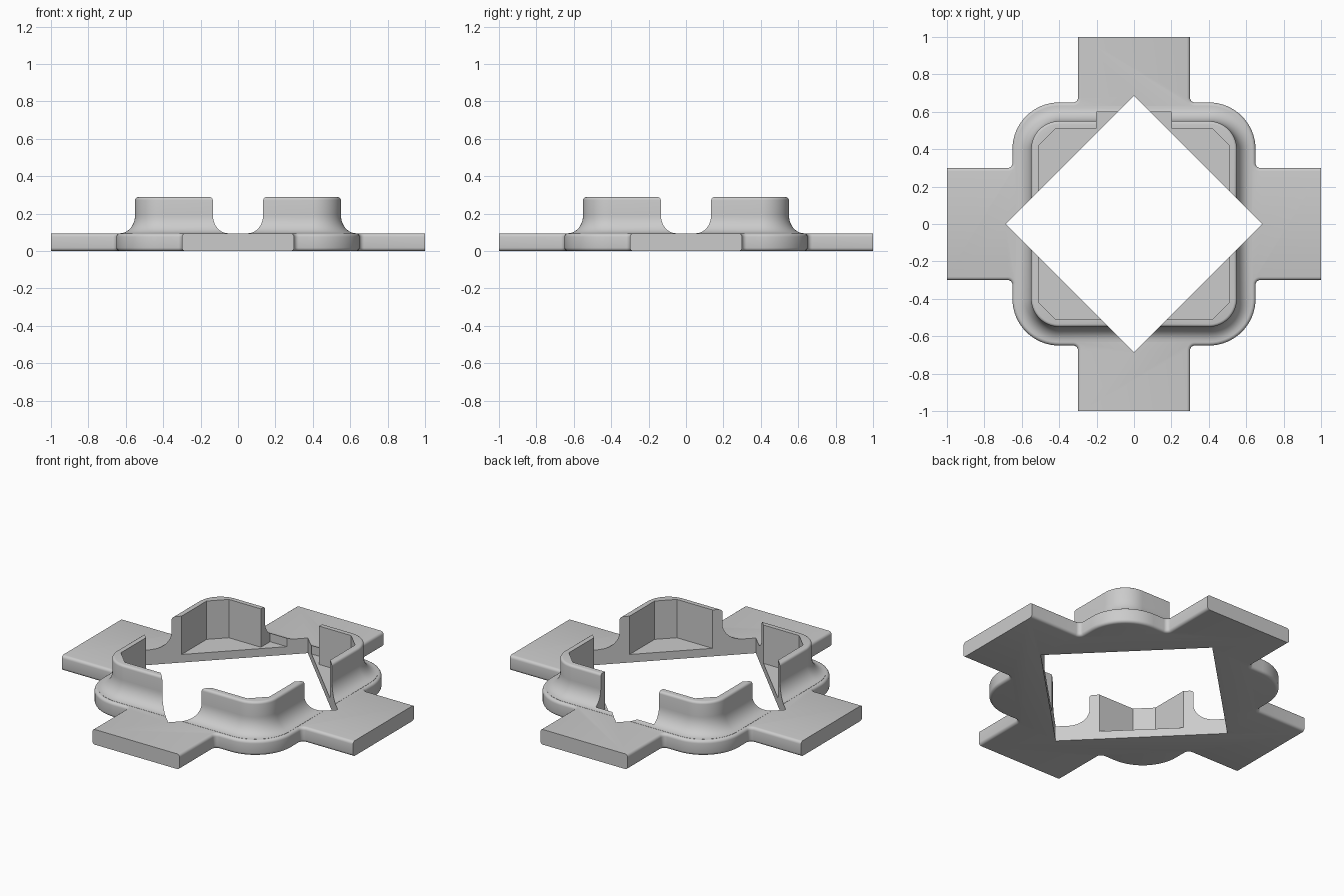
import bpy
import bmesh
from math import cos, sin, pi, radians

cube = bpy.data.objects.get("Cube")
if cube:
    bpy.data.objects.remove(cube, do_unlink=True)

BASE_TOP, RIM_TOP, FLOOR = 0.094, 0.288, 0.05

grey = bpy.data.materials.new("plain grey")
grey.use_nodes = True
colour = (0.6, 0.6, 0.6, 1)
grey.diffuse_color = colour
grey.node_tree.nodes["Principled BSDF"].inputs["Base Color"].default_value = colour


def arc(cx, cy, r, start, end, steps):
    angles = [radians(start + (end - start) * i / steps) for i in range(steps + 1)]
    return [(cx + r * cos(a), cy + r * sin(a)) for a in angles]


def four_times(quadrant):
    """Repeat a quarter outline around the vertical axis."""
    points = []
    for turn in range(4):
        c, s = round(cos(turn * pi / 2)), round(sin(turn * pi / 2))
        points += [(x * c - y * s, x * s + y * c) for x, y in quadrant]
    return points


def base_outline(inset):
    """Rounded square with four arms; the arm ends stay put when inset."""
    arm, half, fillet = 0.3 - inset, 0.65 - inset, 0.025 + inset
    quadrant = [(1, arm)]
    quadrant += arc(half + fillet, arm + fillet, fillet, 270, 180, 6)
    quadrant += arc(0.4, 0.4, half - 0.4, 0, 90, 16)
    quadrant += arc(arm + fillet, half + fillet, fillet, 270, 180, 6)[::1]
    quadrant += [(arm, 1)]
    # the second fillet runs from the square towards the arm
    return four_times(quadrant)


def collar_outline(half):
    return four_times(arc(0.4, 0.4, half - 0.4, 0, 90, 16))


def loft(name, layers):
    """Closed solid through a stack of (outline, z) layers."""
    bm = bmesh.new()
    rings = [[bm.verts.new((x, y, z)) for x, y in pts] for pts, z in layers]
    for low, high in zip(rings, rings[1:]):
        n = len(low)
        for i in range(n):
            j = (i + 1) % n
            bm.faces.new((low[i], low[j], high[j], high[i]))
    bm.faces.new(rings[0][::-1])
    bm.faces.new(rings[-1])
    bmesh.ops.recalc_face_normals(bm, faces=bm.faces[:])
    mesh = bpy.data.meshes.new(name)
    bm.to_mesh(mesh)
    bm.free()
    mesh.materials.append(grey)
    obj = bpy.data.objects.new(name, mesh)
    bpy.context.collection.objects.link(obj)
    return obj


def combine(target, other, operation):
    mod = target.modifiers.new(operation, 'BOOLEAN')
    mod.operation, mod.solver, mod.object = operation, 'EXACT', other
    bpy.context.view_layer.objects.active = target
    bpy.ops.object.modifier_apply(modifier=mod.name)
    bpy.data.objects.remove(other, do_unlink=True)


# Base plate with rounded upper and lower edges
r = 0.018
lower = [(r - r * sin(a), r - r * cos(a)) for a in [i * pi / 8 for i in range(5)]]
upper = [(inset, BASE_TOP - z) for inset, z in lower[::-1]]
frame = loft("cross_frame", [(base_outline(i), z) for i, z in lower + upper])

# Upright collar flaring into the plate, with a rounded rim
profile = [(0.63, FLOOR)]
profile += arc(0.63, BASE_TOP + 0.101, 0.1, 270, 180, 10)
profile = [(0.55 + (h - 0.53) * 0.8, z) for h, z in profile]
profile += arc(0.535, RIM_TOP - 0.015, 0.015, 0, 90, 4)
collar = loft("collar", [(collar_outline(h), z) for h, z in profile])
combine(frame, collar, 'UNION')

# Pocket with chamfered corners and a wide notch through the back wall
w, c = 0.51, 0.42
pocket = [(w, -c), (w, c), (c, w), (0.2, w), (0.2, 0.6)]
pocket += [(-x, y) for x, y in pocket[::-1]]
pocket += [(-c, -w), (c, -w)]
combine(frame, loft("pocket_cutter", [(pocket, FLOOR), (pocket, 1)]), 'DIFFERENCE')

# Diamond opening straight through
diamond = four_times([(0.685, 0)])
combine(frame, loft("diamond_cutter", [(diamond, -1), (diamond, 1)]), 'DIFFERENCE')

# Smooth curves, sharp corners
bpy.ops.object.select_all(action='DESELECT')
frame.select_set(True)
bpy.context.view_layer.objects.active = frame
bpy.ops.object.shade_smooth_by_angle(angle=radians(30))
